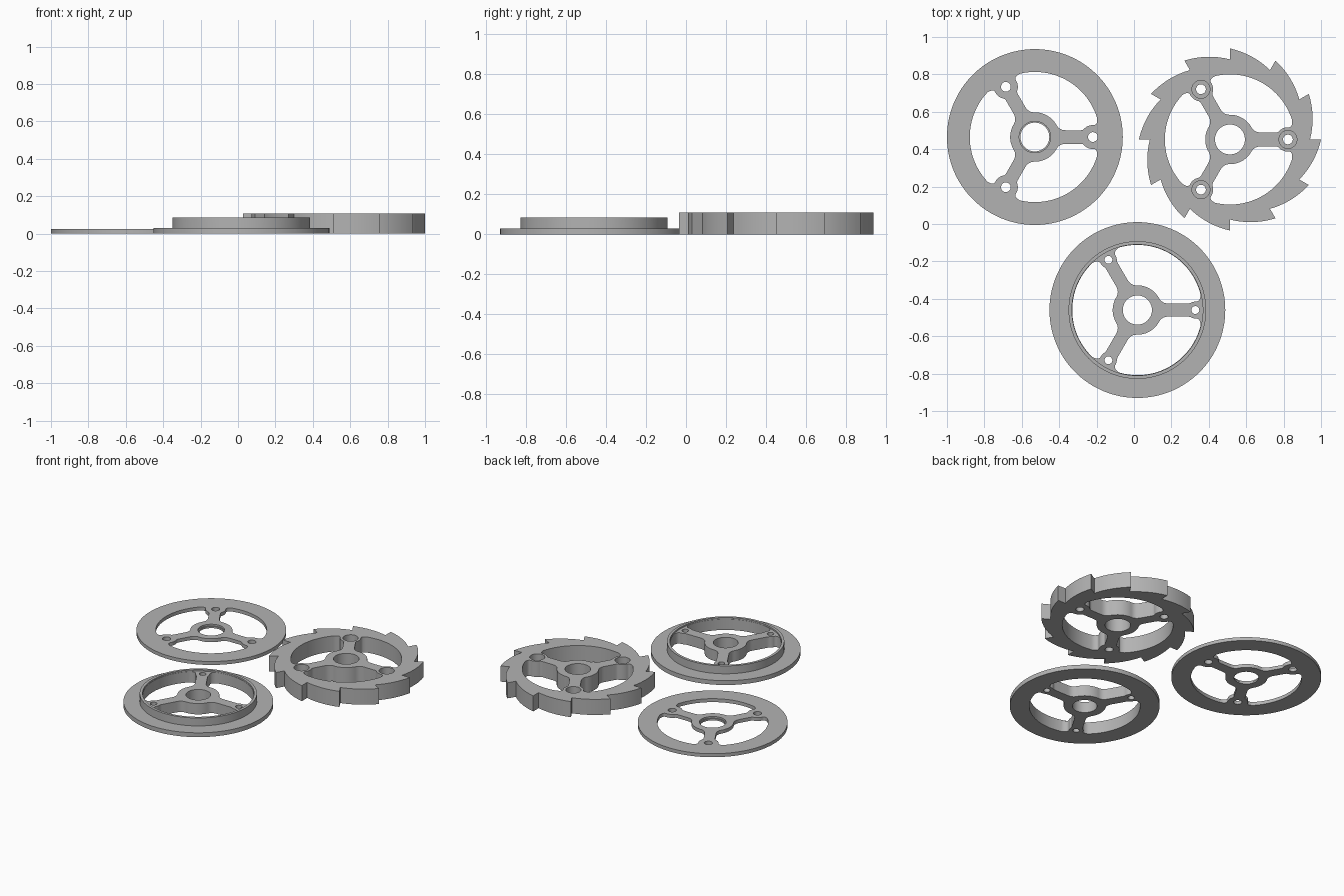
import bpy, bmesh
from math import sin, cos, asin, pi, radians, sqrt

if "Cube" in bpy.data.objects:
    bpy.data.objects.remove(bpy.data.objects["Cube"], do_unlink=True)

grey = bpy.data.materials.new("plain grey")
grey.use_nodes = True
grey.diffuse_color = (0.45, 0.45, 0.45, 1)
grey.node_tree.nodes["Principled BSDF"].inputs["Base Color"].default_value = grey.diffuse_color

RING, HUB, PIN = 0.348, 0.132, 0.31   # opening radius, hub radius, pin hole distance


def arc(r, a, b, n, cx=0.0):
    return [(cx + r * cos(a + (b - a) * i / n), r * sin(a + (b - a) * i / n)) for i in range(n + 1)]


def circle(r, n=96, cx=0.0):
    return arc(r, 0, 2 * pi, n, cx)[:-1]


def bend(p, c, q, n=6):
    """Rounded corner from p to q, pulled towards c."""
    out = []
    for i in range(n + 1):
        t = i / n
        out.append(tuple((1 - t) ** 2 * p[k] + 2 * t * (1 - t) * c[k] + t * t * q[k] for k in (0, 1)))
    return out


def turn(pts, a):
    return [(x * cos(a) - y * sin(a), x * sin(a) + y * cos(a)) for x, y in pts]


def window(w, boss):
    """Opening between two spokes of half width w that end in round bosses."""
    start = pi - asin(min(1, (w + 0.006) / boss))
    boss_arc = arc(boss, start, radians(85), 10, PIN)
    edge = PIN - sqrt(boss ** 2 - w ** 2)
    join = asin((boss + 0.036) / RING)
    hub_arc = arc(HUB, pi / 3, radians(28), 10)
    ring_arc = arc(RING, join, pi / 3, 24)
    half = hub_arc + bend(hub_arc[-1], (HUB, w), (HUB + 0.035, w))[1:]
    half += bend((edge - 0.015, w), (edge, w), boss_arc[0]) + boss_arc[1:]
    half += bend(boss_arc[-1], (RING - 0.013, boss), ring_arc[0])[1:] + ring_arc[1:]
    # Mirror across the middle of the opening
    c, s = cos(2 * pi / 3), sin(2 * pi / 3)
    other = [(x * c + y * s, x * s - y * c) for x, y in half]
    return half + other[-2:0:-1]


def wheel_holes(w, boss, bore, pin):
    holes = [circle(bore, 64)]
    for k in range(3):
        a = k * 2 * pi / 3
        holes += [turn(window(w, boss), a), turn(circle(pin, 32, PIN), a)]
    return holes


def plate(name, loops, z0, z1, centre):
    """Flat plate from an outline and its holes."""
    curve = bpy.data.curves.new(name, 'CURVE')
    curve.dimensions = '2D'
    curve.fill_mode = 'BOTH'
    curve.extrude = (z1 - z0) / 2
    for pts in loops:
        sp = curve.splines.new('POLY')
        sp.points.add(len(pts) - 1)
        for p, (x, y) in zip(sp.points, pts):
            p.co = (x, y, 0, 1)
        sp.use_cyclic_u = True
    ob = bpy.data.objects.new(name, curve)
    bpy.context.collection.objects.link(ob)
    ob.location = (centre[0], centre[1], (z0 + z1) / 2)
    activate(ob)
    bpy.ops.object.convert(target='MESH')
    ob = bpy.context.view_layer.objects.active
    bm = bmesh.new()
    bm.from_mesh(ob.data)
    bmesh.ops.remove_doubles(bm, verts=bm.verts, dist=0.00005)
    bmesh.ops.recalc_face_normals(bm, faces=bm.faces)
    bm.to_mesh(ob.data)
    bm.free()
    ob.data.materials.clear()
    ob.data.materials.append(grey)
    return ob


def activate(ob):
    bpy.ops.object.select_all(action='DESELECT')
    ob.select_set(True)
    bpy.context.view_layer.objects.active = ob
    bpy.context.view_layer.update()


def cut(ob, loops, z0, z1):
    """Remove a flat shape from a part."""
    tool = plate("cutter", loops, z0, z1, ob.location)
    tool.hide_render = True
    activate(ob)
    mod = ob.modifiers.new("cut", 'BOOLEAN')
    mod.operation = 'DIFFERENCE'
    mod.solver = 'EXACT'
    mod.object = tool
    bpy.ops.object.modifier_apply(modifier=mod.name)
    bpy.data.objects.remove(tool, do_unlink=True)


def finish(ob):
    activate(ob)
    bpy.ops.object.shade_smooth_by_angle(angle=radians(25))


# Thin cover disc with a stepped bore
cover = plate("cover_disc", [circle(0.47, 128)] + wheel_holes(0.036, 0.064, 0.077, 0.026),
              0, 0.024, (-0.53, 0.465))
cut(cover, [circle(0.084, 64)], 0.012, 0.05)
finish(cover)

# Ratchet wheel with twelve hooked teeth
teeth = []
for k in range(12):
    for i in range(9):
        t = i / 8
        a, r = (k + t) * pi / 6, 0.428 + 0.059 * t
        teeth.append((r * cos(a), r * sin(a)))
ratchet = plate("ratchet_wheel", [teeth] + wheel_holes(0.037, 0.065, 0.08, 0.026),
                0, 0.108, (0.513, 0.452))
for k in range(3):
    cut(ratchet, [turn(circle(0.048, 40, PIN), k * 2 * pi / 3)], 0.05, 0.15)
finish(ratchet)

# Drum: wide flange below, narrower raised rim, spokes set slightly below the rim
drum = plate("flanged_drum", [circle(0.47, 128)] + wheel_holes(0.035, 0.045, 0.078, 0.021),
             0, 0.085, (0.018, -0.46))
cut(drum, [circle(0.6), circle(0.368, 128)], 0.03, 0.15)
cut(drum, [circle(0.35, 128)], 0.075, 0.15)
finish(drum)
